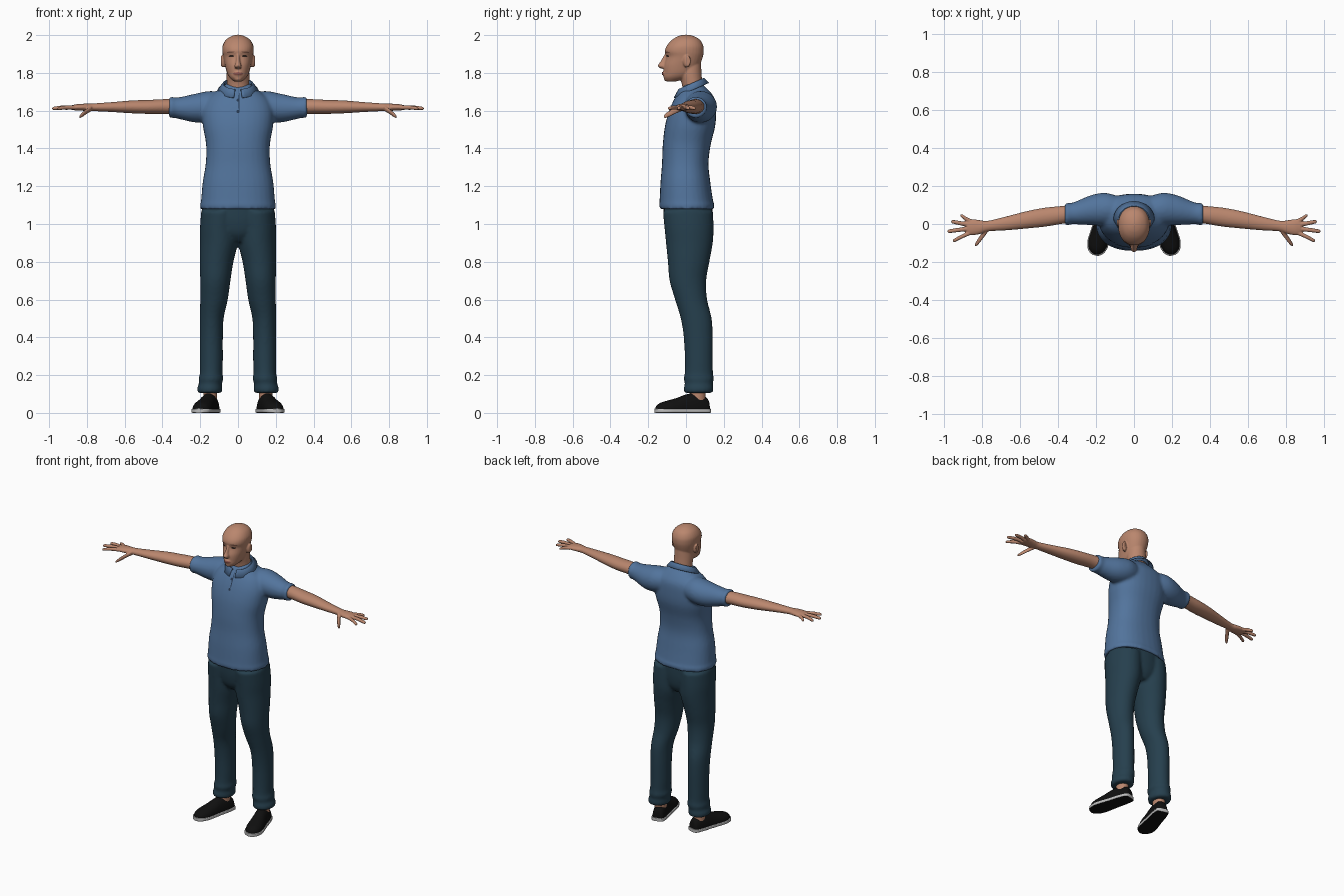
import bpy, bmesh, math
from mathutils import Matrix, Vector

cube = bpy.data.objects.get("Cube")
if cube:
    bpy.data.objects.remove(cube)


def material(name, r, g, b):
    m = bpy.data.materials.new(name)
    m.use_nodes = True
    m.diffuse_color = (r, g, b, 1)
    node = next(n for n in m.node_tree.nodes if n.type == 'BSDF_PRINCIPLED')
    node.inputs["Base Color"].default_value = (r, g, b, 1)
    node.inputs["Roughness"].default_value = 0.8
    return m


SKIN = material("skin", .49, .24, .155)
SHIRT = material("shirt blue", .085, .175, .335)
DENIM = material("dark denim", .019, .05, .075)
BLACK = material("shoe black", .005, .005, .005)
WHITE = material("sole grey white", .5, .5, .5)
BROWN = material("eye brown", .03, .017, .013)
BROW = material("brow brown", .2, .09, .06)
LIPS = material("lip red", .3, .1, .08)
NAVY = material("placket navy", .02, .04, .08)


def smooth_path(rings, steps=5):
    """Catmull-Rom interpolation through the rings."""
    out = []
    for i in range(len(rings) - 1):
        a, b, c, d = (rings[min(max(i + k, 0), len(rings) - 1)] for k in (-1, 0, 1, 2))
        for s in range(steps):
            t = s / steps
            out.append([q + t / 2 * (r - p + t * (2 * p - 5 * q + 4 * r - w + t * (3 * (q - r) + w - p)))
                        for p, q, r, w in zip(a, b, c, d)])
    return out + [list(rings[-1])]


def loft(bm, rings, axis='z', side=1, power=2, sides=32, clamp=None):
    """Closed tube of rings (position, centre u, centre v, radius u, radius v)."""
    loops = []
    for pos, cu, cv, ru, rv in smooth_path(rings):
        loop = []
        for k in range(sides):
            a = math.tau * k / sides
            c, s = math.cos(a), math.sin(a)
            u = cu + ru * math.copysign(abs(c) ** (2 / power), c)
            v = cv + rv * math.copysign(abs(s) ** (2 / power), s)
            x, y, z = {'x': (pos, u, v), 'y': (u, pos, v), 'z': (u, v, pos)}[axis]
            if clamp is not None:
                z = max(z, clamp)
            loop.append(bm.verts.new((x * side, y, z)))
        loops.append(loop)
    for a, b in zip(loops, loops[1:]):
        for k in range(sides):
            j = (k + 1) % sides
            bm.faces.new((a[k], a[j], b[j], b[k]))
    bm.faces.new(loops[0])
    bm.faces.new(loops[-1])


def finish(name, bm, *mats, voxel=0, relax=3):
    bmesh.ops.recalc_face_normals(bm, faces=bm.faces)
    mesh = bpy.data.meshes.new(name)
    bm.to_mesh(mesh)
    bm.free()
    for m in mats:
        mesh.materials.append(m)
    mesh.polygons.foreach_set("use_smooth", [True] * len(mesh.polygons))
    mesh.set_sharp_from_angle(angle=math.radians(50))
    ob = bpy.data.objects.new(name, mesh)
    bpy.context.collection.objects.link(ob)
    if voxel:
        # Fuse the overlapping tubes into one soft skin
        r = ob.modifiers.new("fuse", 'REMESH')
        r.mode, r.voxel_size, r.use_smooth_shade = 'VOXEL', voxel, True
        s = ob.modifiers.new("relax", 'SMOOTH')
        s.factor, s.iterations = 0.5, relax
    return ob


def plate(name, target, x, z, rx, rz, mat, tilt=0):
    """Thin oval laid on the front of a target surface."""
    bm = bmesh.new()
    bmesh.ops.create_circle(bm, cap_ends=True, cap_tris=True, segments=20, radius=1)
    bmesh.ops.subdivide_edges(bm, edges=bm.edges, cuts=2, use_grid_fill=True)
    bm.transform(Matrix.Translation((x, -.3, z)) @ Matrix.Rotation(tilt, 4, 'Y')
                 @ Matrix.Rotation(math.pi / 2, 4, 'X') @ Matrix.Diagonal((rx, rz, 1, 1)))
    ob = finish(name, bm, mat)
    w = ob.modifiers.new("lay on", 'SHRINKWRAP')
    w.target, w.wrap_method, w.wrap_mode = target, 'PROJECT', 'ABOVE_SURFACE'
    w.use_project_y, w.offset = True, .002


SIDES = ((1, "left"), (-1, "right"))

# Head, neck, nose, mouth and ears
bm = bmesh.new()
loft(bm, [(1.755, 0, -.077, .022, .026), (1.775, 0, -.052, .044, .066), (1.8, 0, -.035, .058, .083),
          (1.84, 0, -.022, .069, .095), (1.885, 0, -.008, .078, .097), (1.915, 0, -.009, .083, .103),
          (1.945, 0, -.005, .081, .096), (1.975, 0, 0, .064, .074), (1.994, 0, 0, .036, .042),
          (2.002, 0, 0, .008, .01)], power=2.15)
loft(bm, [(1.64, 0, .04, .065, .055), (1.73, 0, .034, .06, .054), (1.8, 0, .022, .06, .06),
          (1.86, 0, .02, .055, .06)])
loft(bm, [(1.822, 0, -.116, .01, .012), (1.836, 0, -.126, .018, .023), (1.86, 0, -.116, .011, .02),
          (1.9, 0, -.1, .008, .012)])
loft(bm, [(1.782, 0, -.108, .012, .01), (1.796, 0, -.11, .025, .017), (1.81, 0, -.108, .012, .012)])
loft(bm, [(1.756, 0, -.095, .014, .014), (1.768, 0, -.098, .022, .02), (1.78, 0, -.095, .014, .014)])
for side, _ in SIDES:
    loft(bm, [(.06, -.002, 1.858, .012, .02), (.08, .004, 1.86, .019, .032), (.091, .01, 1.864, .015, .026)],
         'x', side)
head = finish("head", bm, SKIN, voxel=.0045, relax=4)

# Face details
for side, word in SIDES:
    plate(word + "_eye", head, side * .034, 1.889, .014, .006, BROWN)
    plate(word + "_eyebrow", head, side * .037, 1.91, .02, .004, BROW, side * .1)
    plate(word + "_nostril", head, side * .009, 1.827, .005, .003, BROW)
plate("mouth", head, 0, 1.796, .024, .007, LIPS)

# Bare arms with hands
fingers = [((.86, .014), (.917, .043)), ((.865, -.004), (.965, .012)),
           ((.865, -.024), (.984, -.038)), ((.86, -.045), (.955, -.086))]
for side, word in SIDES:
    bm = bmesh.new()
    loft(bm, [(.28, .062, 1.618, .045, .042), (.38, .048, 1.622, .047, .039), (.47, .036, 1.62, .05, .037),
              (.56, .023, 1.62, .046, .034), (.67, .004, 1.619, .037, .026), (.77, -.011, 1.618, .028, .02),
              (.81, -.016, 1.618, .036, .019), (.85, -.017, 1.618, .042, .017),
              (.88, -.018, 1.616, .037, .013)], 'x', side)
    for (bx, by), (tx, ty) in fingers:
        mx, my = (bx + tx) / 2, (by + ty) / 2
        loft(bm, [(bx, by, 1.616, .012, .011), (mx, my, 1.617, .0115, .011),
                  (tx - .008, ty, 1.612, .01, .009), (tx, ty, 1.611, .005, .005)], 'x', side, sides=16)
    loft(bm, [(.775, -.028, 1.613, .02, .015), (.8, -.062, 1.597, .019, .014),
              (.825, -.096, 1.578, .016, .012), (.84, -.113, 1.566, .007, .007)], 'x', side, sides=16)
    finish(word + "_arm", bm, SKIN, voxel=.0045, relax=2)

# Polo shirt: torso and short sleeves
bm = bmesh.new()
loft(bm, [(1.08, 0, .005, .2, .146), (1.105, 0, .004, .2, .146), (1.12, 0, .002, .196, .142),
          (1.22, 0, -.003, .187, .132), (1.32, 0, -.004, .171, .123), (1.42, 0, .004, .169, .127),
          (1.52, 0, .022, .186, .133), (1.6, 0, .035, .188, .124), (1.66, 0, .045, .165, .108),
          (1.7, 0, .045, .118, .083), (1.73, 0, .042, .078, .056), (1.742, 0, .04, .066, .048)], power=2.3)
for side, _ in SIDES:
    loft(bm, [(.04, .07, 1.63, .06, .06), (.14, .078, 1.623, .085, .081), (.22, .074, 1.614, .08, .077),
              (.3, .06, 1.613, .062, .06), (.335, .054, 1.616, .056, .054), (.345, .053, 1.617, .059, .056),
              (.365, .05, 1.618, .058, .055)], 'x', side)
shirt = finish("polo_shirt", bm, SHIRT, voxel=.009, relax=5)

# Folded collar, open at the front
bm = bmesh.new()
rows = []
count = 36
for i in range(count + 1):
    a = .2 + (math.tau - .4) * i / count
    c, s = math.cos(a), math.sin(a)
    top = 1.742 - .03 * c
    drop = .034 + .01 * c
    rows.append([bm.verts.new((rx * s, .027 - ry * c, z)) for rx, ry, z in
                 ((.07, .06, top - drop), (.073, .063, top), (.08, .068, top + .002),
                  (.108, .094, top - drop))])
for a, b in zip(rows, rows[1:]):
    for k in range(3):
        bm.faces.new((a[k], b[k], b[k + 1], a[k + 1]))
collar = finish("collar", bm, SHIRT)
thick = collar.modifiers.new("cloth", 'SOLIDIFY')
thick.thickness = .004

# Placket and buttons
plate("placket", shirt, .006, 1.645, .003, .05, NAVY)
for z in (1.595, 1.655):
    plate("button", shirt, 0, z, .008, .008, NAVY)

# Trousers: hips and two legs with crumpled hems
bm = bmesh.new()
loft(bm, [(.905, 0, .02, .06, .085), (.95, 0, .015, .15, .115), (1.02, 0, .012, .186, .128),
          (1.1, 0, .01, .188, .13)])
for side, _ in SIDES:
    loft(bm, [(1.07, .095, .01, .1, .133), (.98, .1, .016, .101, .13), (.9, .101, .018, .1, .124),
              (.8, .113, .014, .089, .11), (.7, .12, .01, .08, .097), (.6, .127, .027, .073, .085),
              (.5, .139, .054, .063, .082), (.4, .141, .065, .061, .077), (.28, .141, .068, .061, .074),
              (.21, .142, .068, .06, .075), (.18, .143, .068, .066, .08), (.155, .146, .068, .061, .074),
              (.13, .15, .067, .067, .079), (.105, .15, .066, .064, .075)], side=side)
finish("trousers", bm, DENIM, voxel=.0095, relax=4)

# Shoes, soles and ankles
upper = [(.124, .02, .026), (.112, .036, .06), (.06, .044, .088), (.0, .046, .08), (-.05, .05, .062),
         (-.1, .052, .048), (-.14, .042, .036), (-.162, .022, .02), (-.168, .006, .006)]
for side, word in SIDES:
    pivot = Matrix.Translation((side * .147, .06, 0))
    turn = pivot @ Matrix.Rotation(side * math.radians(15), 4, 'Z') @ Matrix.Translation((0, -.06, 0))
    bm = bmesh.new()
    loft(bm, [(y, 0, .018, rx, rz) for y, rx, rz in upper], 'y', clamp=.012, power=2.2)
    bm.transform(turn)
    finish(word + "_shoe", bm, BLACK)

    bm = bmesh.new()
    loft(bm, [(y * 1.03, 0, .011, rx + .005, .011) for y, rx, rz in upper], 'y', power=7)
    bm.transform(turn)
    bmesh.ops.recalc_face_normals(bm, faces=bm.faces)
    for f in bm.faces:
        f.material_index = 1 if f.normal.z < -.8 else 0
    finish(word + "_sole", bm, WHITE, BLACK)

    bm = bmesh.new()
    loft(bm, [(.05, .147, .062, .036, .042), (.1, .147, .062, .036, .042), (.16, .146, .066, .036, .04)],
         side=side)
    finish(word + "_ankle", bm, SKIN)
